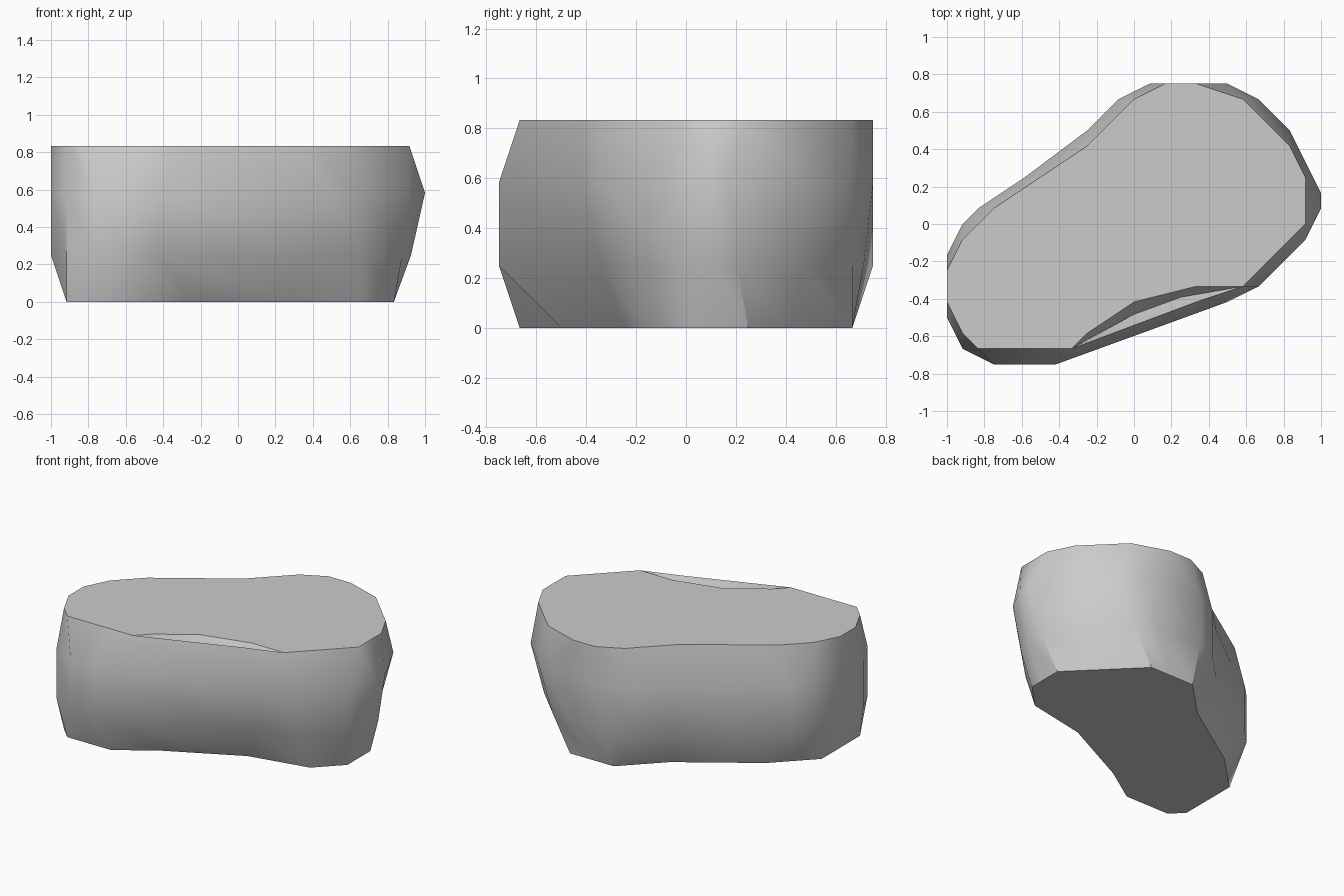
import bpy
import bmesh
import math

cube = bpy.data.objects.get("Cube")
if cube:
    bpy.data.objects.remove(cube, do_unlink=True)

UNIT = 1 / 12  # the stone is laid out on a twelfth grid


def make_material(name, colour):
    material = bpy.data.materials.new(name)
    material.use_nodes = True
    material.diffuse_color = colour
    shader = material.node_tree.nodes["Principled BSDF"]
    shader.inputs["Base Color"].default_value = colour
    shader.inputs["Roughness"].default_value = 0.9
    return material


# Outlines, counter-paired from the back round the right and front
base_outline = [(1, 8), (3, 8), (5, 8), (8, 5), (10, 3), (10, 1), (10, 0),
                (8, -2), (3, -3), (-3, -6), (-6, -8), (-10, -8), (-11, -7),
                (-11, -6), (-11, -2), (-10, -1), (-8, 1), (-5, 3), (-2, 5), (0, 7)]
girth_outline = [(1, 9), (6, 9), (8, 8), (10, 6), (12, 2), (12, 1), (11, -1),
                 (8, -4), (6, -5), (-5, -9), (-7, -9), (-9, -9), (-11, -8),
                 (-12, -6), (-12, -2), (-11, 0), (-10, 1), (-7, 3), (-3, 6), (-1, 8)]
top_outline = [(2, 9), (4, 9), (7, 8), (10, 5), (11, 3), (11, 1), (11, 0),
               (7, -4), (4, -5), (-4, -8), (-6, -8), (-10, -8), (-11, -7),
               (-12, -5), (-12, -3), (-11, -1), (-9, 1), (-6, 3), (-3, 5), (0, 8)]


def lower_point(girth, base):
    """The right end tapers early; the rest keeps its full girth."""
    taper = 0.45 if girth[0] > 5 else 0
    return tuple(g + (b - g) * taper for g, b in zip(girth, base))


lower_outline = [lower_point(g, b) for g, b in zip(girth_outline, base_outline)]

mesh_builder = bmesh.new()


def add_points(outline, height):
    return [mesh_builder.verts.new((x * UNIT, y * UNIT, height * UNIT))
            for x, y in outline]


# Side walls
rings = [add_points(base_outline, 0), add_points(lower_outline, 3),
         add_points(girth_outline, 7), add_points(top_outline, 10)]
for below, above in zip(rings, rings[1:]):
    for i in range(len(below)):
        j = (i + 1) % len(below)
        mesh_builder.faces.new((below[i], below[j], above[j], above[i]))
mesh_builder.faces.new(rings[0])

# Crevice behind the front lip
right_end, lip, left_end = rings[-1][7:10]
inner = add_points([(4, -4), (0, -5), (-3, -7)], 10)
floor = add_points([(3, -4.7), (0, -5.8), (-3, -7.4)], 9)
for corners in ((right_end, lip, floor[0]), (lip, floor[1], floor[0]),
                (lip, left_end, floor[1]), (left_end, floor[2], floor[1]),
                (right_end, floor[0], inner[0]), (inner[2], floor[2], left_end)):
    mesh_builder.faces.new(corners)
for i in range(2):
    mesh_builder.faces.new((inner[i], floor[i], floor[i + 1], inner[i + 1]))

# Flat top
mesh_builder.faces.new(rings[-1][:8] + inner + rings[-1][9:])

bmesh.ops.recalc_face_normals(mesh_builder, faces=mesh_builder.faces)
flat = [f for f in mesh_builder.faces if len(f.verts) > 4]
bmesh.ops.triangulate(mesh_builder, faces=flat)

stone_mesh = bpy.data.meshes.new("stone")
mesh_builder.to_mesh(stone_mesh)
mesh_builder.free()
stone = bpy.data.objects.new("stone", stone_mesh)
bpy.context.collection.objects.link(stone)
stone_mesh.materials.append(make_material("stone grey", (0.6, 0.6, 0.6, 1)))

# Soft sides, crisp rims
bpy.context.view_layer.objects.active = stone
stone.select_set(True)
bpy.ops.object.shade_smooth_by_angle(angle=math.radians(35))
